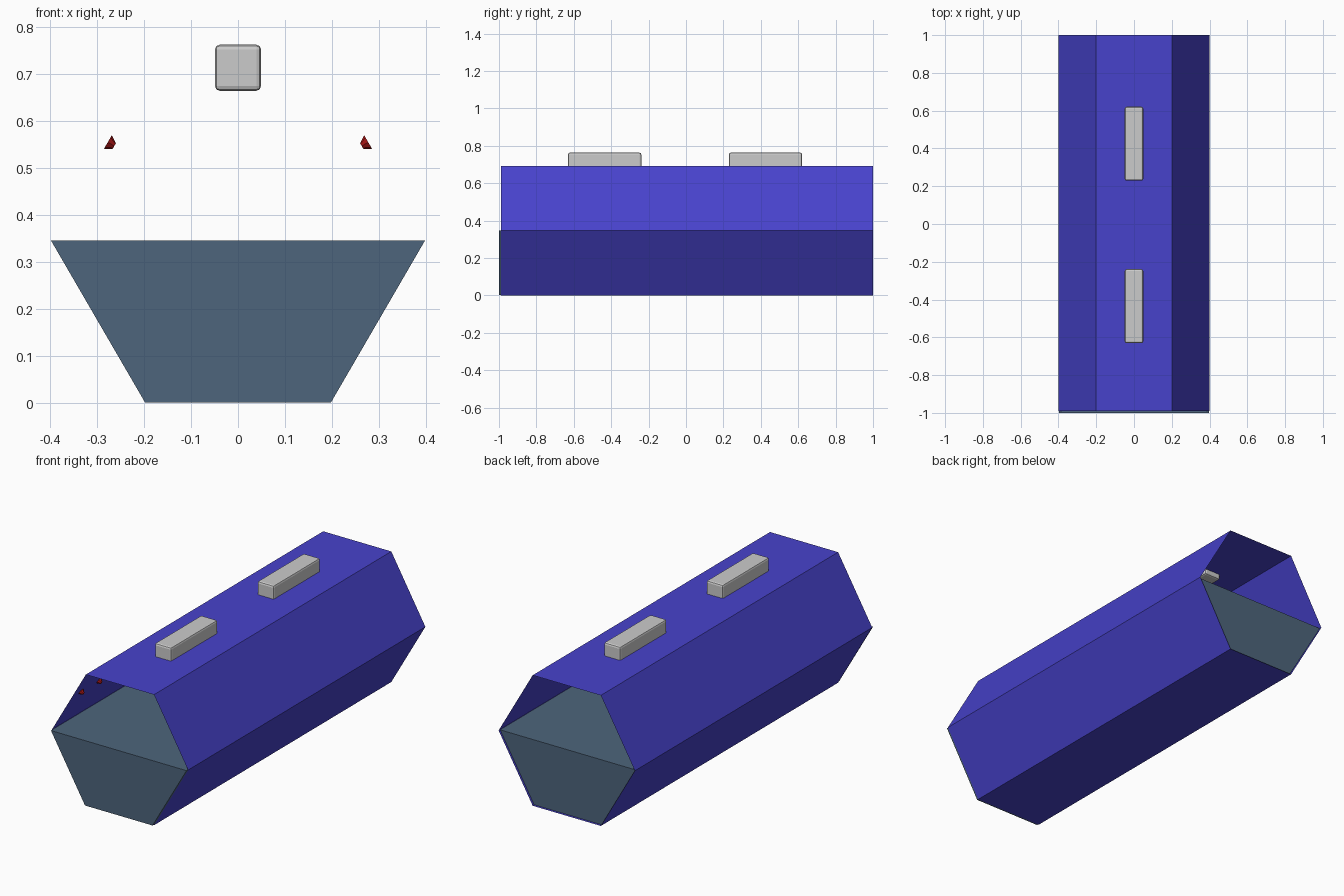
import bpy, bmesh, math, random
from mathutils import Vector

if "Cube" in bpy.data.objects:
    bpy.data.objects.remove(bpy.data.objects["Cube"])

H = 0.2 * math.sqrt(3)  # half height of the hexagon, side 0.4


def material(name, color):
    m = bpy.data.materials.new(name)
    m.diffuse_color = (*color, 1)
    m.use_nodes = True
    m.node_tree.nodes["Principled BSDF"].inputs["Base Color"].default_value = m.diffuse_color
    return m


BLUE = material("hull_blue", (0.064, 0.055, 0.60))
SLATE = material("floor_slate", (0.075, 0.13, 0.20))
RED = material("lamp_red", (0.45, 0.01, 0.01))


def finish(name, bm, mat=None):
    bmesh.ops.recalc_face_normals(bm, faces=bm.faces)
    mesh = bpy.data.meshes.new(name)
    bm.to_mesh(mesh)
    bm.free()
    obj = bpy.data.objects.new(name, mesh)
    bpy.context.collection.objects.link(obj)
    if mat:
        mesh.materials.append(mat)
    return obj


def prism(name, profile, y0, y1, mat, caps=True):
    """Extrude an (x, z) outline along y, with or without end faces."""
    bm = bmesh.new()
    a = [bm.verts.new((x, y0, z)) for x, z in profile]
    b = [bm.verts.new((x, y1, z)) for x, z in profile]
    n = len(profile)
    for i in range(n):
        j = (i + 1) % n
        bm.faces.new((a[i], a[j], b[j], b[i]))
    if caps:
        bm.faces.new(a)
        bm.faces.new(b[::-1])
    return finish(name, bm, mat)


# open-ended hexagonal hull
hexagon = [(0.4 * math.cos(k * math.pi / 3), H + 0.4 * math.sin(k * math.pi / 3)) for k in range(6)]
prism("corridor_hull", hexagon, -0.99, 1.0, BLUE, caps=False)

# floor block filling the lower half
e = 0.002
prism("floor", [(-0.4 + e, H), (-0.2 + e, e), (0.2 - e, e), (0.4 - e, H)], -1.0, 0.99, SLATE)

# thin worn flakes on the floor
rng = random.Random(4)
bm = bmesh.new()
for i in range(22):
    cx, cy = rng.uniform(-0.33, 0.33), rng.uniform(-0.9, 0.9)
    w, l = rng.uniform(0.008, 0.02), rng.uniform(0.03, 0.07)
    ring = [(cx + w * math.cos(t * math.pi / 3), cy + l * math.sin(t * math.pi / 3)) for t in range(6)]
    vs = [bm.verts.new((x, y, H + 0.001)) for x, y in ring]
    bm.faces.new(vs)
finish("floor_flakes", bm, SLATE)

# bevelled roof blocks that pass through the ceiling
for i, y in enumerate((-0.435, 0.425)):
    bm = bmesh.new()
    bmesh.ops.create_cube(bm, size=1)
    for v in bm.verts:
        v.co = Vector((v.co.x * 0.098, v.co.y * 0.392 + y, v.co.z * 0.098 + 0.714))
    block = finish(f"roof_block_{i + 1}", bm)
    bev = block.modifiers.new("bevel", "BEVEL")
    bev.width = 0.01
    bev.segments = 2

# small faceted wall lamps along both inner upper walls
for side, label in ((1, "right"), (-1, "left")):
    inward = Vector((-side * math.cos(math.pi / 6), 0, -0.5))
    rot = inward.to_track_quat('Z', 'Y').to_matrix().to_4x4()
    for i, y in enumerate((-0.92, -0.77, -0.59, -0.37, -0.16, 0.15, 0.68)):
        bm = bmesh.new()
        bmesh.ops.create_cone(bm, cap_ends=True, segments=8, radius1=0.017, radius2=0.007, depth=0.016)
        bmesh.ops.transform(bm, matrix=rot, verts=bm.verts)
        centre = Vector((side * 0.278, y, 0.556)) + inward * 0.009
        bmesh.ops.translate(bm, vec=centre, verts=bm.verts)
        finish(f"wall_lamp_{label}_{i + 1}", bm, RED)
